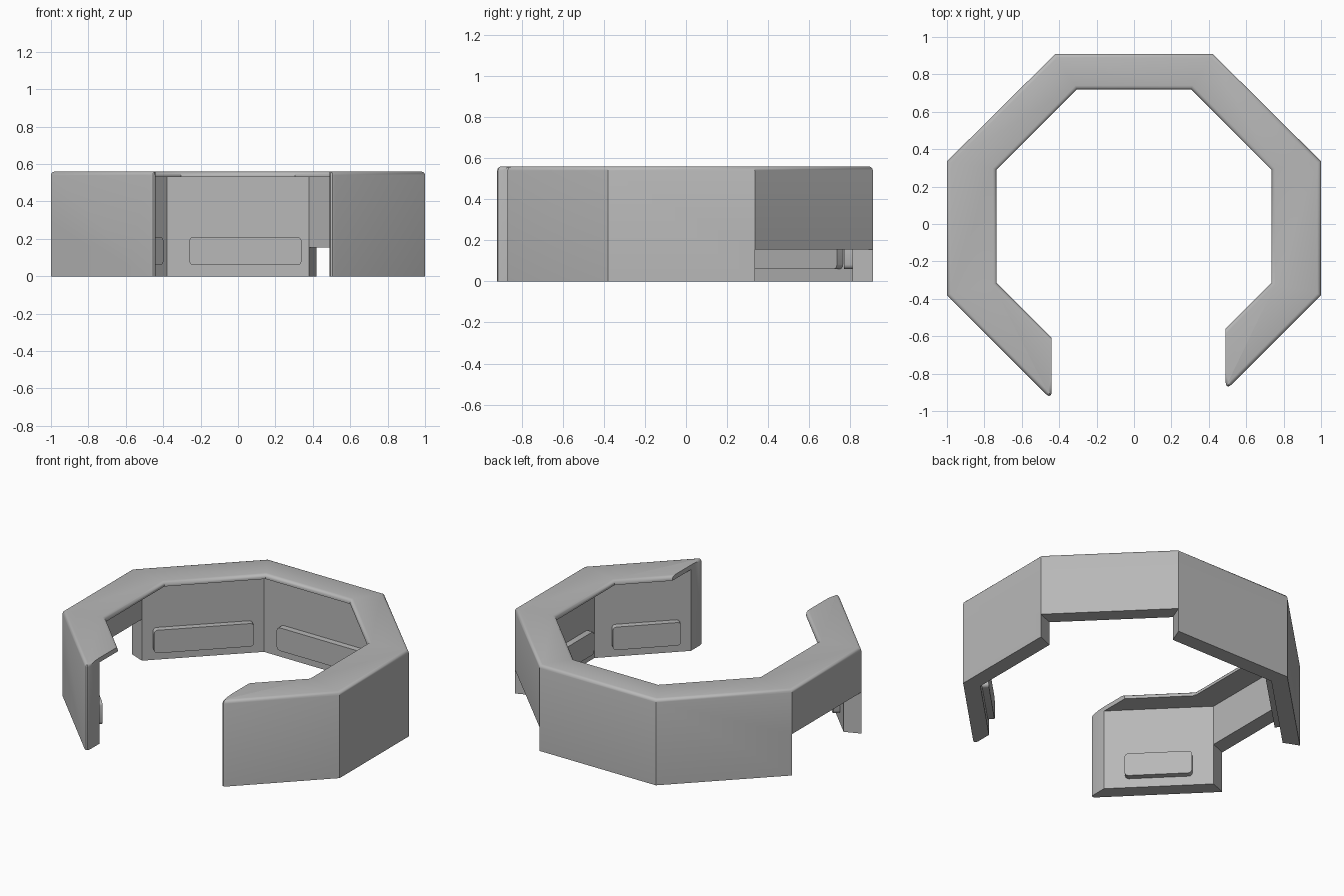
import bpy, bmesh, math
from mathutils import Vector, Matrix

cube = bpy.data.objects.get("Cube")
if cube:
    bpy.data.objects.remove(cube, do_unlink=True)

grey = bpy.data.materials.new("plain_grey")
grey.use_nodes = True
colour = (0.48, 0.48, 0.48, 1)
grey.diffuse_color = colour
grey.node_tree.nodes["Principled BSDF"].inputs["Base Color"].default_value = colour

HEIGHT, LIP_UNDER = 0.56, 0.53
LEFT_END, RIGHT_END = -0.44, 0.49

# Corner stations around the open ring: wall outside, wall inside, lip inside
OUTER = [(LEFT_END, -.94), (-1, -.38), (-1, .335), (-.42, .91),
         (.42, .91), (1, .335), (1, -.38), (RIGHT_END, -.89)]
INNER = [(LEFT_END, -.80), (-.9, -.34), (-.9, .295), (-.38, .81),
         (.38, .81), (.9, .295), (.9, -.34), (RIGHT_END, -.75)]
LIP = [(LEFT_END, -.61), (-.735, -.315), (-.735, .29), (-.305, .72),
       (.305, .72), (.735, .29), (.735, -.315), (RIGHT_END, -.56)]


def make_object(name, bm):
    bmesh.ops.recalc_face_normals(bm, faces=bm.faces)
    mesh = bpy.data.meshes.new(name)
    bm.to_mesh(mesh)
    bm.free()
    mesh.materials.append(grey)
    obj = bpy.data.objects.new(name, mesh)
    bpy.context.collection.objects.link(obj)
    return obj


def smooth(obj):
    bpy.ops.object.select_all(action='DESELECT')
    obj.select_set(True)
    bpy.context.view_layer.objects.active = obj
    bpy.ops.object.shade_smooth_by_angle(angle=math.radians(35))


def bevel(bm, edges, width, segments=3):
    bmesh.ops.bevel(bm, geom=edges, offset=width, offset_type='OFFSET',
                    segments=segments, profile=0.5, affect='EDGES')


# Wall and overhanging lip, lofted through the stations
bm = bmesh.new()
rings = []
for o, i, l in zip(OUTER, INNER, LIP):
    section = [(o, 0), (o, HEIGHT), (l, HEIGHT), (l, LIP_UNDER), (i, LIP_UNDER), (i, 0)]
    rings.append([bm.verts.new((p[0], p[1], z)) for p, z in section])
for a, b in zip(rings, rings[1:]):
    for k in range(len(a)):
        n = (k + 1) % len(a)
        bm.faces.new((a[k], a[n], b[n], b[k]))
bm.faces.new(rings[0])
bm.faces.new(rings[-1])
bmesh.ops.recalc_face_normals(bm, faces=bm.faces)

# Rounded tips, then softened top rims
tips = [bm.edges.get((r[0], r[1])) for r in (rings[0], rings[-1])]
bevel(bm, tips, 0.042)
bm.normal_update()


def on_cut(edge):
    return any(all(abs(v.co.x - x) < 1e-4 for v in edge.verts)
               for x in (LEFT_END, RIGHT_END))


rims = [e for e in bm.edges
        if all(v.co.z > HEIGHT - 1e-4 for v in e.verts) and not on_cut(e)
        and sum(f.normal.z > 0.9 for f in e.link_faces) == 1]
bevel(bm, rims, 0.02)
body = make_object("ring_wall", bm)

# Openings under two of the panels, cut along the mitre lines
for panel, top in ((1, 0.27), (4, 0.155)):
    bm = bmesh.new()
    plan = []
    for s, t in ((panel, -1), (panel, 2), (panel + 1, 2), (panel + 1, -1)):
        i, o = Vector(INNER[s]), Vector(OUTER[s])
        plan.append(i + (o - i) * t)
    low = [bm.verts.new((p.x, p.y, -0.1)) for p in plan]
    high = [bm.verts.new((p.x, p.y, top)) for p in plan]
    bm.faces.new(low)
    bm.faces.new(high)
    for k in range(4):
        n = (k + 1) % 4
        bm.faces.new((low[k], low[n], high[n], high[k]))
    cutter = make_object("opening_cutter", bm)
    cutter.hide_render = True
    mod = body.modifiers.new("opening", 'BOOLEAN')
    mod.operation, mod.solver, mod.object = 'DIFFERENCE', 'EXACT', cutter
    bpy.context.view_layer.objects.active = body
    bpy.ops.object.modifier_apply(modifier=mod.name)
    bpy.data.objects.remove(cutter, do_unlink=True)
smooth(body)

# Rounded pads on the inside of the uncut panels: panel, length, shift along it
for panel, length, shift in ((0, .4, 0), (2, .6, 0), (3, .6, .04), (5, .52, 0), (6, .41, .02)):
    p, q = Vector(INNER[panel]), Vector(INNER[panel + 1])
    d = (q - p).normalized()
    centre = (p + q) / 2 + d * shift + Vector((d.y, -d.x)) * 0.015
    bm = bmesh.new()
    bmesh.ops.create_cube(bm, size=1)
    bmesh.ops.scale(bm, vec=(length, 0.05, 0.15), verts=bm.verts)
    across = [e for e in bm.edges if abs(e.verts[0].co.y - e.verts[1].co.y) > 0.01]
    bevel(bm, across, 0.022)
    bm.transform(Matrix.Translation((centre.x, centre.y, 0.135))
                 @ Matrix.Rotation(math.atan2(d.y, d.x), 4, 'Z'))
    smooth(make_object("inner_pad", bm))
